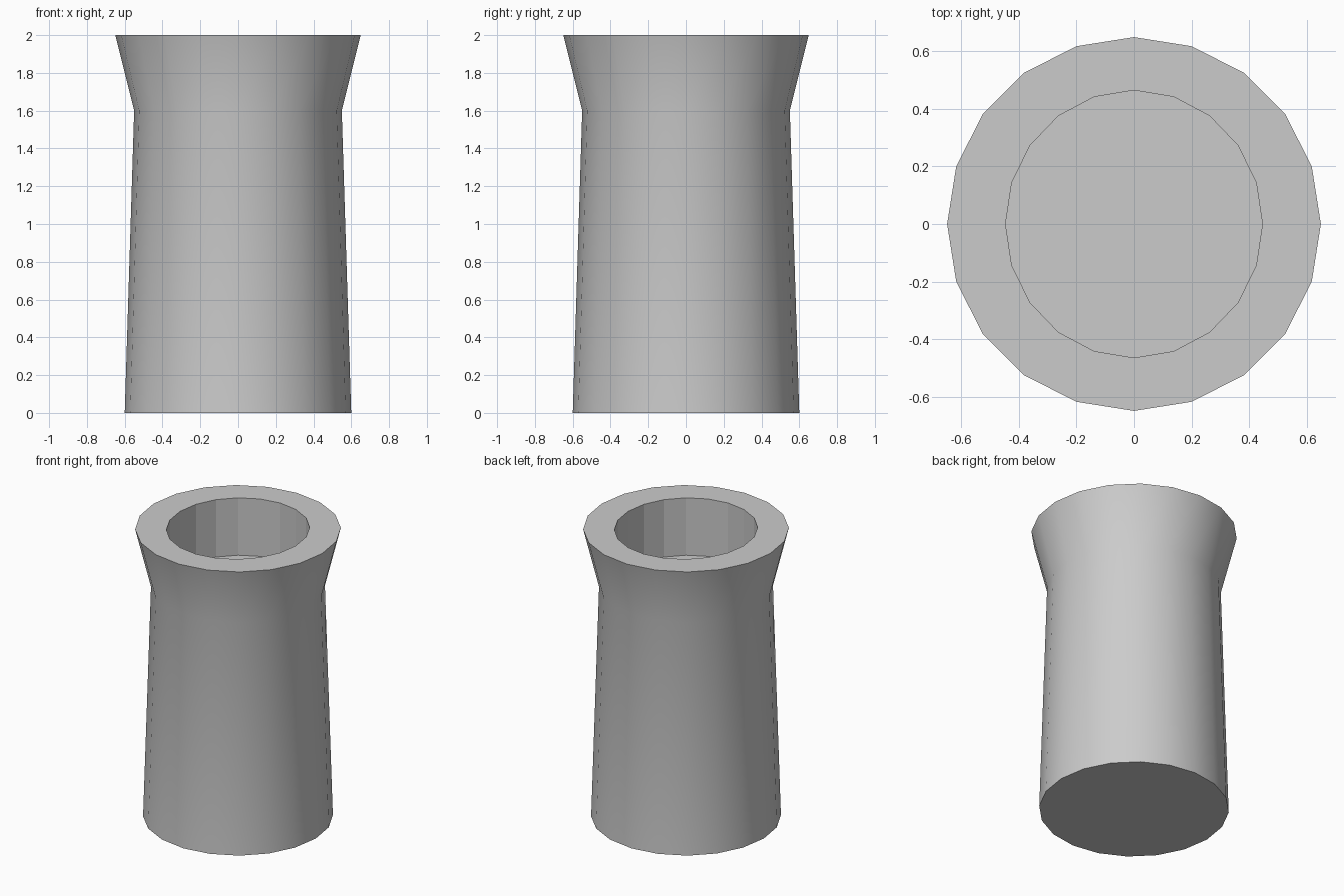
import bpy, bmesh
from math import cos, sin, tau

if "Cube" in bpy.data.objects:
    bpy.data.objects.remove(bpy.data.objects["Cube"])

SIDES = 20
# (x radius, y radius, height, smooth band above) from base, over the rim, to the recess floor
PROFILE = [
    (0.60, 0.60, 0.0, True),     # base
    (0.55, 0.55, 1.6, True),     # waist
    (0.65, 0.65, 2.0, False),    # flared rim
    (0.447, 0.465, 2.0, False),  # mouth of the recess
    (0.447, 0.465, 1.6, False),  # recess floor
]

bm = bmesh.new()


def ring(rx, ry, z):
    return [bm.verts.new((rx * cos(tau * i / SIDES), ry * sin(tau * i / SIDES), z))
            for i in range(SIDES)]


rings = [ring(*p[:3]) for p in PROFILE]

# Walls between neighbouring rings
for lower, upper, p in zip(rings, rings[1:], PROFILE):
    for i in range(SIDES):
        j = (i + 1) % SIDES
        bm.faces.new((lower[i], lower[j], upper[j], upper[i])).smooth = p[3]

# Underside and recess floor
bm.faces.new(rings[0][::-1])
bm.faces.new(rings[-1])

# Crisp edges at the base, rim and recess
for edge in bm.edges:
    if any(not f.smooth for f in edge.link_faces):
        edge.smooth = False

mesh = bpy.data.meshes.new("flared_pot")
bm.to_mesh(mesh)
bm.free()
pot = bpy.data.objects.new("flared_pot", mesh)
bpy.context.collection.objects.link(pot)
